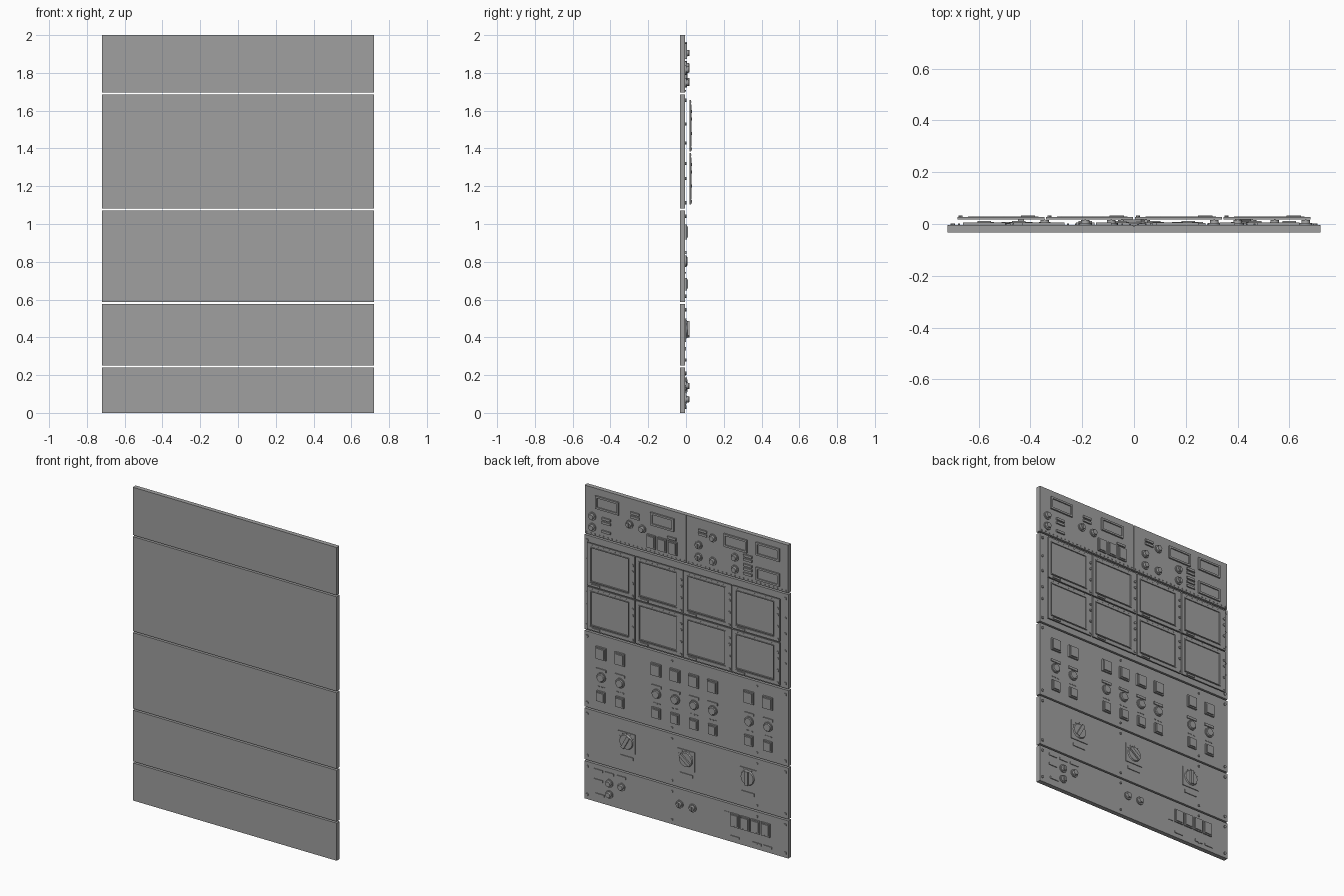
import bpy, bmesh, math
from mathutils import Matrix

if "Cube" in bpy.data.objects:
    bpy.data.objects.remove(bpy.data.objects["Cube"], do_unlink=True)

grey = bpy.data.materials.new("panel grey")
grey.use_nodes = True
colour = (0.35, 0.35, 0.35, 1)
grey.diffuse_color = colour
grey.node_tree.nodes["Principled BSDF"].inputs["Base Color"].default_value = colour

FACE = -0.004   # y of the equipment side of the panels
BACK = -0.033


class Part:
    """Collects simple solids into one named object."""

    def __init__(self, name):
        self.name, self.bm = name, bmesh.new()

    def box(self, x, z, w, h, y0, y1, turn=0):
        m = (Matrix.Translation((x, (y0 + y1) / 2, z)) @ Matrix.Rotation(turn, 4, 'Y')
             @ Matrix.Diagonal((w, y1 - y0, h, 1)))
        bmesh.ops.create_cube(self.bm, size=1, matrix=m)

    def disc(self, x, z, r, y0, y1, sides=16, taper=1):
        m = Matrix.Translation((x, (y0 + y1) / 2, z)) @ Matrix.Rotation(-math.pi / 2, 4, 'X')
        bmesh.ops.create_cone(self.bm, cap_ends=True, segments=sides, radius1=r,
                              radius2=r * taper, depth=y1 - y0, matrix=m)

    def frame(self, x, z, w, h, rim, y0, y1):
        for s in (-1, 1):
            self.box(x + s * (w - rim) / 2, z, rim, h, y0, y1)
            self.box(x, z + s * (h - rim) / 2, w - 2 * rim, rim, y0, y1)

    def finish(self):
        mesh = bpy.data.meshes.new(self.name)
        self.bm.to_mesh(mesh)
        self.bm.free()
        mesh.materials.append(grey)
        obj = bpy.data.objects.new(self.name, mesh)
        bpy.context.collection.objects.link(obj)
        bpy.ops.object.select_all(action='DESELECT')
        obj.select_set(True)
        bpy.context.view_layer.objects.active = obj
        bpy.ops.object.shade_smooth_by_angle(angle=math.radians(35))


# Stacked rack panels
panels = {"bottom_panel": (0, 0.24), "selector_panel": (0.25, 0.577),
          "switch_panel": (0.587, 1.072), "monitor_panel": (1.082, 1.685)}
for name, (low, high) in panels.items():
    p = Part(name)
    p.box(0, (low + high) / 2, 1.44, high - low, BACK, FACE)
    p.finish()
p = Part("top_panel")
p.box(0, 1.8475, 1.44, 0.305, BACK, FACE - 0.004)
for side in (-1, 1):
    p.box(side * 0.3605, 1.8475, 0.715, 0.305, FACE - 0.004, FACE)
p.finish()

# Fixing screws along the panel edges
screws = Part("panel_screws")
for low, high in panels.values():
    for z in (low + 0.03, high - 0.03):
        for x in (-0.7, 0.7):
            screws.disc(x, z, 0.009, FACE, 0.002, 10)
        if high < 1.1:
            for x in (-0.5, 0.1):
                screws.disc(x, z, 0.007, FACE, 0.002, 10)
for z in (1.24, 1.32, 1.43, 1.53):
    for x in (-0.7, 0.7):
        screws.disc(x, z, 0.008, FACE, 0.002, 10)
for i in range(48):
    screws.disc(-0.705 + i * 0.03, 1.706, 0.004, FACE, 0.001, 6)
screws.finish()


def knob(part, x, z, r=0.022):
    part.disc(x, z, r * 1.15, FACE, 0.003)
    part.disc(x, z, r * 0.8, 0.003, 0.016, 16, 0.9)
    part.box(x, z, r * 0.3, r * 1.4, 0.016, 0.018)


def rocker(part, x, z, w, h, top):
    part.frame(x, z, w, h, 0.007, FACE, top * 0.6)
    part.box(x, z, w - 0.018, h - 0.018, FACE, top)


# Instrument windows in the top panel
displays = Part("top_displays")
for x, z in ((0.557, 1.915), (0.167, 1.914), (-0.35, 1.916), (-0.578, 1.922), (-0.578, 1.763)):
    displays.frame(x, z, 0.165, 0.082, 0.012, FACE, 0.006)
    displays.box(x, z, 0.142, 0.058, FACE, -0.001)
displays.finish()

# Top panel knobs
knobs = Part("top_knobs")
for x, z in ((0.663, 1.817), (0.663, 1.747), (0.4, 1.835), (0.31, 1.83), (-0.188, 1.905),
             (-0.088, 1.834), (-0.088, 1.757), (-0.188, 1.757), (-0.344, 1.824), (-0.344, 1.748)):
    knob(knobs, x, z)
knobs.finish()

# Small label bars in the top panel
labels = Part("top_labels")
for x, z in ((0.36, 1.912), (0.36, 1.887), (0.564, 1.822), (0.564, 1.797), (0.564, 1.74),
             (0.1, 1.826), (-0.117, 1.93), (-0.117, 1.907), (-0.436, 1.855), (-0.436, 1.83),
             (-0.436, 1.795), (-0.436, 1.77), (-0.436, 1.74)):
    labels.box(x, z, 0.06, 0.015, FACE, 0.005)
labels.finish()

switches = Part("top_switches")
for x in (0.245, 0.168, 0.093):
    rocker(switches, x, 1.767, 0.062, 0.085, 0.008)
switches.finish()

# Two rows of four monitors standing off the panel
for row, z in enumerate((1.24, 1.52)):
    for col in range(4):
        x = -0.513 + 0.342 * col
        m = Part(f"monitor_{row + 1}_{col + 1}")
        m.box(x, z, 0.336, 0.272, 0.018, 0.022)
        m.frame(x, z, 0.336, 0.272, 0.022, 0.022, 0.027)
        m.box(x - 0.138, z, 0.02, 0.228, 0.022, 0.027)
        m.frame(x + 0.009, z + 0.002, 0.272, 0.222, 0.005, 0.022, 0.029)
        m.box(x + 0.104, z - 0.125, 0.055, 0.012, 0.027, 0.033)
        for dz in (0.075, 0.035, -0.04):
            m.disc(x - 0.156, z + dz, 0.008, 0.027, 0.033, 10)
        m.box(x - 0.156, z - 0.12, 0.012, 0.012, 0.027, 0.031)
        for i in range(7):
            m.disc(x - 0.11 + 0.04 * i, z + 0.125, 0.003, 0.027, 0.029, 6)
        m.finish()

# Switch columns: square switch, label, round lamp, lower switch
for i, x in enumerate((0.6, 0.467, 0.21, 0.077, -0.055, -0.188, -0.444, -0.578)):
    c = Part(f"switch_column_{i + 1}")
    rocker(c, x, 0.958, 0.07, 0.078, 0.011)
    c.box(x, 0.85, 0.068, 0.016, FACE, 0.002)
    c.disc(x, 0.803, 0.031, FACE, 0.003, 20)
    c.disc(x, 0.803, 0.025, 0.003, 0.008, 20, 0.85)
    rocker(c, x, 0.682, 0.06, 0.066, 0.01)
    for dx in (-0.02, 0, 0.02):
        c.box(x + dx, 0.742, 0.012, 0.006, FACE, -0.001)
    c.finish()

# Rotary selectors with turned grips
for i, (x, turn) in enumerate(((0.42, -0.5), (0.0, 0.9), (-0.436, 0))):
    r = Part(f"rotary_selector_{i + 1}")
    r.box(x, 0.438, 0.122, 0.125, FACE, 0.001)
    r.disc(x, 0.442, 0.048, 0.001, 0.008, 24, 0.92)
    r.box(x, 0.442, 0.022, 0.088, 0.008, 0.018, turn)
    r.box(x, 0.34, 0.09, 0.02, FACE, 0.001)
    for k in range(5):
        a = math.radians(-60 + 30 * k)
        r.box(x + 0.055 * math.sin(a), 0.442 + 0.055 * math.cos(a), 0.005, 0.005, 0.001, 0.003)
    r.finish()

# Bottom panel controls
b = Part("bottom_knobs")
for x, z in ((0.543, 0.143), (0.457, 0.143), (0.543, 0.072), (0.046, 0.143), (-0.046, 0.143)):
    knob(b, x, z)
b.finish()
b = Part("bottom_labels")
for x, z in ((0.62, 0.204), (0.54, 0.204), (0.457, 0.204), (0.62, 0.14), (0.61, 0.05),
             (-0.344, 0.035), (-0.5, 0.035), (-0.575, 0.035)):
    b.box(x, z, 0.06, 0.014, FACE, 0.001)
b.finish()
b = Part("bottom_switches")
b.box(-0.285, 0.144, 0.035, 0.085, FACE, -0.001)
for i in range(4):
    rocker(b, -0.344 - 0.073 * i, 0.144, 0.062, 0.085, 0.007)
b.finish()
